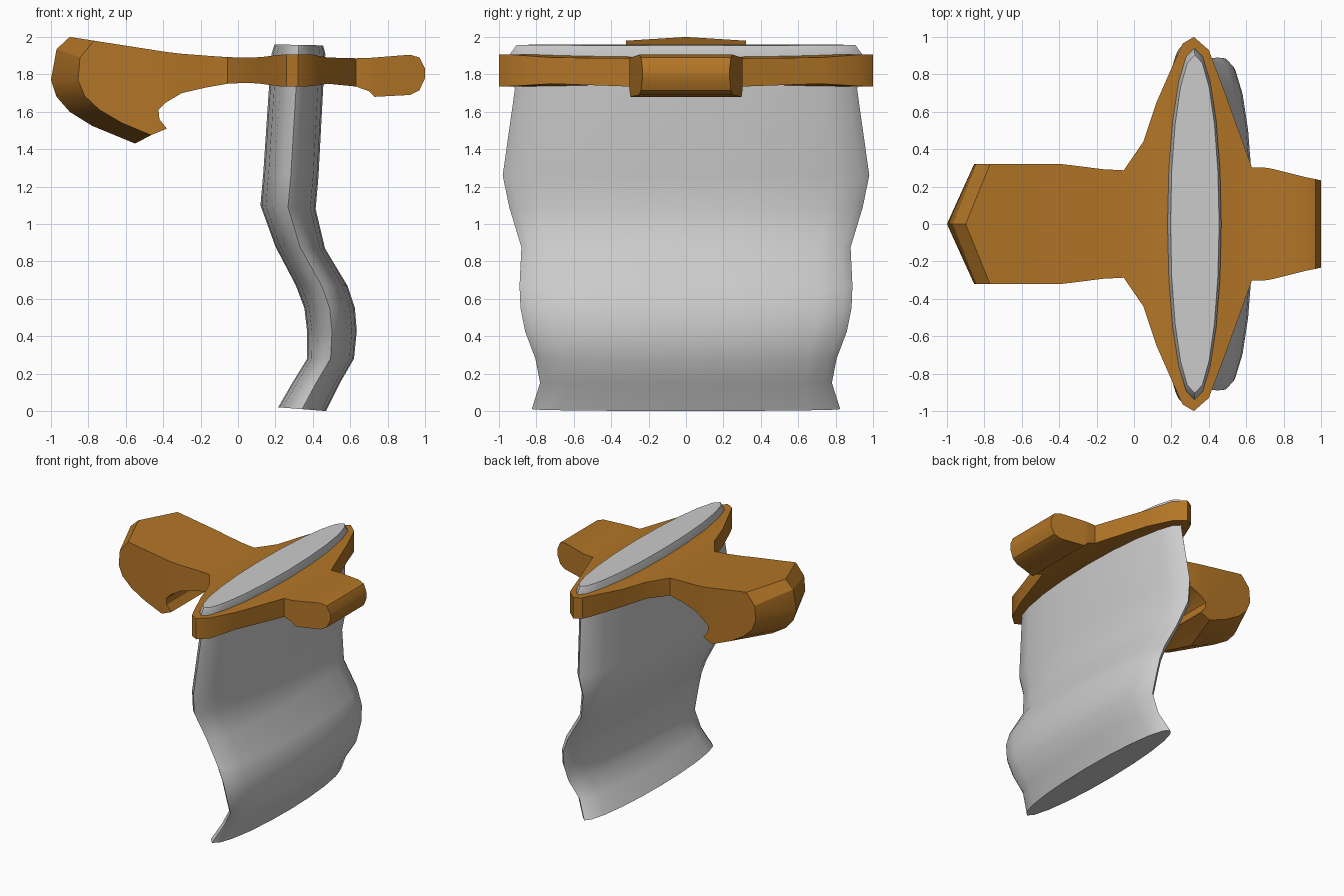
import bpy, bmesh, math

if "Cube" in bpy.data.objects:
    bpy.data.objects.remove(bpy.data.objects["Cube"])


def finish(bm, name, angle, mat=None):
    bmesh.ops.remove_doubles(bm, verts=bm.verts, dist=0.0005)
    bmesh.ops.recalc_face_normals(bm, faces=bm.faces)
    me = bpy.data.meshes.new(name)
    bm.to_mesh(me)
    bm.free()
    ob = bpy.data.objects.new(name, me)
    bpy.context.collection.objects.link(ob)
    if mat:
        me.materials.append(mat)
    bpy.ops.object.select_all(action='DESELECT')
    ob.select_set(True)
    bpy.context.view_layer.objects.active = ob
    bpy.ops.object.shade_smooth_by_angle(angle=math.radians(angle))
    return ob


def bridge(bm, a, b):
    n = len(a)
    for i in range(n):
        bm.faces.new((a[i], a[(i + 1) % n], b[(i + 1) % n], b[i]))


# Handle: oval rings (left x, left z, right x, right z, half depth)
rings = [(.215, .02, .47, 0, .825), (.29, .15, .545, .15, .78),
         (.37, .28, .62, .28, .805), (.37, .42, .635, .43, .86),
         (.355, .55, .625, .55, .885), (.31, .67, .585, .67, .89),
         (.20, .88, .465, .87, .88), (.12, 1.10, .415, 1.08, .945),
         (.135, 1.27, .43, 1.25, .98), (.165, 1.72, .455, 1.72, .915),
         (.18, 1.91, .467, 1.91, .94), (.195, 1.96, .455, 1.955, .905)]
bm = bmesh.new()
prev = None
SIDES = 20
for xl, zl, xr, zr, d in rings:
    ring = []
    for i in range(SIDES):
        a = 2 * math.pi * i / SIDES
        t = (1 + math.cos(a)) / 2
        ring.append(bm.verts.new((xl + (xr - xl) * t, d * math.sin(a), zl + (zr - zl) * t)))
    if prev:
        bridge(bm, prev, ring)
    else:
        bm.faces.new(ring)
    prev = ring
bm.faces.new(prev)
finish(bm, "handle", 40)

# Axe head: body stations (x, top z, bottom z, half depth)
body = [(-.385, 1.92, 1.65, .32), (-.3, 1.91, 1.70, .31), (-.17, 1.90, 1.73, .293),
        (-.055, 1.892, 1.75, .287), (.05, 1.89, 1.755, .44), (.12, 1.892, 1.75, .65),
        (.23, 1.905, 1.735, .90), (.26, 1.905, 1.735, .965), (.32, 1.905, 1.735, 1.0),
        (.40, 1.905, 1.737, .93), (.48, 1.89, 1.75, .72), (.63, 1.886, 1.735, .303),
        (.70, 1.888, 1.71, .301), (.73, 1.89, 1.68, .297), (.92, 1.905, 1.69, .25),
        (.97, 1.89, 1.715, .24), (1.0, 1.83, 1.78, .233)]
bm = bmesh.new()
prev = None
for x, zt, zb, w in body:
    ring = [bm.verts.new(p) for p in ((x, -w, zt), (x, w, zt), (x, w, zb), (x, -w, zb))]
    if prev:
        bridge(bm, prev, ring)
    prev = ring
bm.faces.new(prev)

# Blade: flat cheeks, then a bevel running to the cutting edge
inner = [(-.77, 1.98), (-.845, 1.89), (-.855, 1.77), (-.82, 1.685),
         (-.74, 1.61), (-.62, 1.54), (-.465, 1.475)]
outer = [(-.90, 2.0), (-.97, 1.935), (-1.0, 1.77), (-.97, 1.68),
         (-.90, 1.60), (-.78, 1.525), (-.55, 1.43)]
beard = [(-.38, 1.51), (-.42, 1.56), (-.425, 1.61), (-.385, 1.65)]
outline = [(-.385, 1.92)] + inner + beard
front, back = ([bm.verts.new((x, y, z)) for x, z in outline] for y in (-.32, .32))
edge = [bm.verts.new((x, 0, z)) for x, z in outer]
n = len(inner)
for side in (front, back):
    bm.faces.new(side)
    for i in range(n - 1):
        bm.faces.new((side[i + 1], side[i + 2], edge[i + 1], edge[i]))
bm.faces.new((front[1], back[1], edge[0]))
bm.faces.new((front[n], back[n], edge[-1]))
for i in [0] + list(range(n, len(outline) - 1)):
    bm.faces.new((front[i], front[i + 1], back[i + 1], back[i]))

bronze = bpy.data.materials.new("bronze")
bronze.diffuse_color = (0.45, 0.18, 0.02, 1)
bronze.use_nodes = True
bronze.node_tree.nodes["Principled BSDF"].inputs["Base Color"].default_value = bronze.diffuse_color
finish(bm, "axe_head", 30, bronze)
